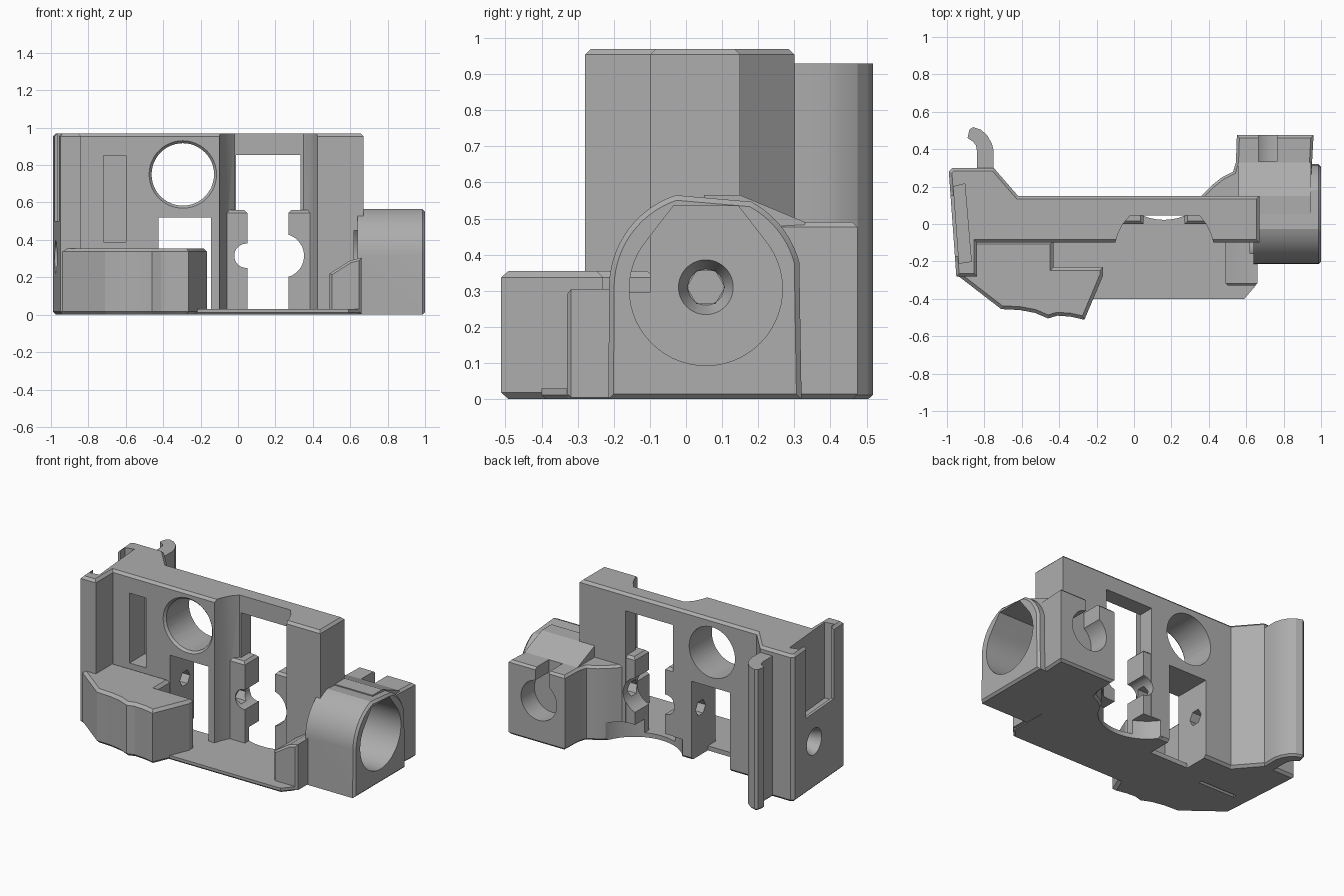
import bpy, bmesh, math

if "Cube" in bpy.data.objects:
    bpy.data.objects.remove(bpy.data.objects["Cube"])

grey = bpy.data.materials.new("plain grey")
grey.use_nodes = True
grey.diffuse_color = (0.42, 0.42, 0.42, 1)
grey.node_tree.nodes["Principled BSDF"].inputs["Base Color"].default_value = grey.diffuse_color

PLACE = {"x": lambda a, b, t: (t, a, b),
         "y": lambda a, b, t: (a, t, b),
         "z": lambda a, b, t: (a, b, t)}


def prism(name, axis, outline, lo, hi, chamfer=0, ends="both", scale=1):
    """Extrude an outline along an axis, chamfering the rim of chosen ends."""
    bm = bmesh.new()
    put = PLACE[axis]
    ca = sum(p[0] for p in outline) / len(outline)
    cb = sum(p[1] for p in outline) / len(outline)
    low = [bm.verts.new(put(a, b, lo)) for a, b in outline]
    high = [bm.verts.new(put(ca + (a - ca) * scale, cb + (b - cb) * scale, hi)) for a, b in outline]
    caps = {"low": bm.faces.new(low), "high": bm.faces.new(high)}
    for i in range(len(low)):
        j = (i + 1) % len(low)
        bm.faces.new((low[i], low[j], high[j], high[i]))
    bmesh.ops.recalc_face_normals(bm, faces=bm.faces)
    if chamfer:
        rim = [e for k, f in caps.items() if ends in (k, "both") for e in f.edges]
        bmesh.ops.bevel(bm, geom=rim, offset=chamfer, segments=1, affect="EDGES")
    mesh = bpy.data.meshes.new(name)
    bm.to_mesh(mesh)
    bm.free()
    mesh.materials.append(grey)
    obj = bpy.data.objects.new(name, mesh)
    bpy.context.scene.collection.objects.link(obj)
    return obj


def rect(a0, a1, b0, b1):
    return [(a0, b0), (a1, b0), (a1, b1), (a0, b1)]


def arc(a, b, r, start=0, end=360, n=48):
    full = end - start == 360
    steps = n if full else n + 1
    angles = [math.radians(start + (end - start) * i / n) for i in range(steps)]
    return [(a + r * math.cos(t), b + r * math.sin(t)) for t in angles]


# Main upright frame with the thick left end
body = prism("carriage_body", "z",
             [(-.99, .28), (-.95, -.28), (-.84, -.28), (-.84, -.1), (.67, -.1),
              (.67, .15), (-.62, .15), (-.75, .3), (-.97, .3)], 0, .97, .016)


def combine(tool, operation):
    mod = body.modifiers.new("combine", "BOOLEAN")
    mod.operation = operation
    mod.solver = "EXACT"
    mod.object = tool
    bpy.context.view_layer.objects.active = body
    bpy.ops.object.modifier_apply(modifier=mod.name)
    bpy.data.objects.remove(tool)


def add(*args, **kw):
    combine(prism(*args, **kw), "UNION")


def cut(*args, **kw):
    combine(prism(*args, **kw), "DIFFERENCE")


# Vertical channel in the front and the opening behind it
cut("front_channel", "z",
    [(-.105, -.15), (-.1, -.1), (-.085, -.05), (-.06, 0), (-.02, .045), (.35, .045),
     (.385, 0), (.41, -.05), (.425, -.1), (.43, -.15)], .03, 1.1)
cut("centre_opening", "y", rect(-.01, .335, .03, .855), -.3, .4)

# Windows in the frame
cut("square_window", "y", rect(-.425, -.145, .03, .52), -.3, .4)
cut("round_window", "y", arc(-.295, .75, .167), -.3, .4)
cut("round_window_rim", "y", arc(-.295, .75, .185), -.105, -.085, scale=.9)
cut("slot_pocket", "y", rect(-.72, -.6, .39, .85), -.3, .06)

# Pillars either side of the centre opening
for x0, x1 in ((-.1, .05), (.27, .41)):
    add("pillar", "z", rect(x0, x1, .0, .145), .01, .56, .016, "high")
cut("left_pillar_notch", "y", arc(.045, .315, .065), -.09, .3)
cut("right_pillar_notch", "y", arc(.235, .315, .118), -.09, .3)

# Base floor and the thick front block
add("base_floor", "z", [(-.6, -.4), (.59, -.4), (.65, -.33), (.65, .12), (-.6, .12)],
    0, .03, .012, "low")
add("front_block", "z",
    [(-.95, -.27), (-.71, -.455), (-.61, -.46), (-.53, -.475), (-.46, -.505), (-.41, -.49),
     (-.34, -.495), (-.265, -.512), (-.165, -.275), (-.165, -.23), (-.43, -.23),
     (-.43, -.09), (-.948, -.09)], 0, .355, .018)
add("front_right_lug", "y", [(.49, .005), (.66, .005), (.66, .305), (.6, .29), (.49, .22)],
    -.33, .0, .012, "low")

# Curled clip on the back of the left end
add("back_hook", "z",
    [(-.84, .27), (-.75, .27), (-.75, .39), (-.76, .43), (-.785, .475), (-.82, .505),
     (-.86, .518), (-.88, .505), (-.89, .46), (-.86, .44), (-.845, .42), (-.84, .39)],
    .0, .93, .012, "low")

# Rear mounting block, its sloped shoulder and the round housing
add("rear_block", "z",
    [(.36, .05), (.36, .15), (.42, .21), (.47, .25), (.53, .28), (.545, .33), (.55, .475),
     (.96, .475), (.945, .2), (.945, .05)], 0, .49, .014)
add("sloped_shoulder", "x",
    [(.05, .3), (.05, .565), (.15, .565), (.33, .49), (.33, .3)], .56, .945)
add("round_housing", "x",
    [(-.215, 0), (.32, 0)] + arc(.055, .31, .268, 15, 62, 10)
    + arc(.055, .31, .268, 108, 178, 14), .64, 1, .014, "high")

# Housing recess with flattened top and the hex passage along the part
teardrop = [(.145, .535), (-.035, .535)] + arc(.055, .305, .212, 140, 400, 40)
cut("housing_recess", "x", teardrop, .62, 1.1)
cut("recess_funnel", "x", arc(.055, .31, .078), .625, .56, scale=.64)
cut("hex_passage", "x", arc(.055, .31, .052, n=6), -1.1, .7)
cut("left_end_funnel", "x", arc(.055, .31, .1), -1.01, -.88, scale=.5)

# Keyhole in the rear block
cut("rear_round_hole", "y", arc(.74, .28, .13), .335, .6)
cut("rear_key_slot", "y", rect(.665, .765, .3, .6), .335, .6)

# Arched clearance through the floor and undercut pillars
cut("rear_floor_arc", "z", arc(.16, .31, .288), -.1, .12)
cut("floor_window_notch", "z", rect(-.425, -.145, -.02, .3), -.1, .1)

# Side channel in the left end, with a retaining lip
cut("side_channel", "z", [(-.965, .2), (-.905, .215), (-.87, -.2), (-.935, -.21)], .47, 1.1)
cut("side_channel_mouth", "z", [(-1.1, .15), (-.92, .15), (-.9, -.17), (-1.1, -.17)], .5, 1.1)

# Crisp edges with smooth round walls
for o in bpy.context.selected_objects:
    o.select_set(False)
body.select_set(True)
bpy.context.view_layer.objects.active = body
bpy.ops.object.shade_smooth_by_angle(angle=math.radians(20))
